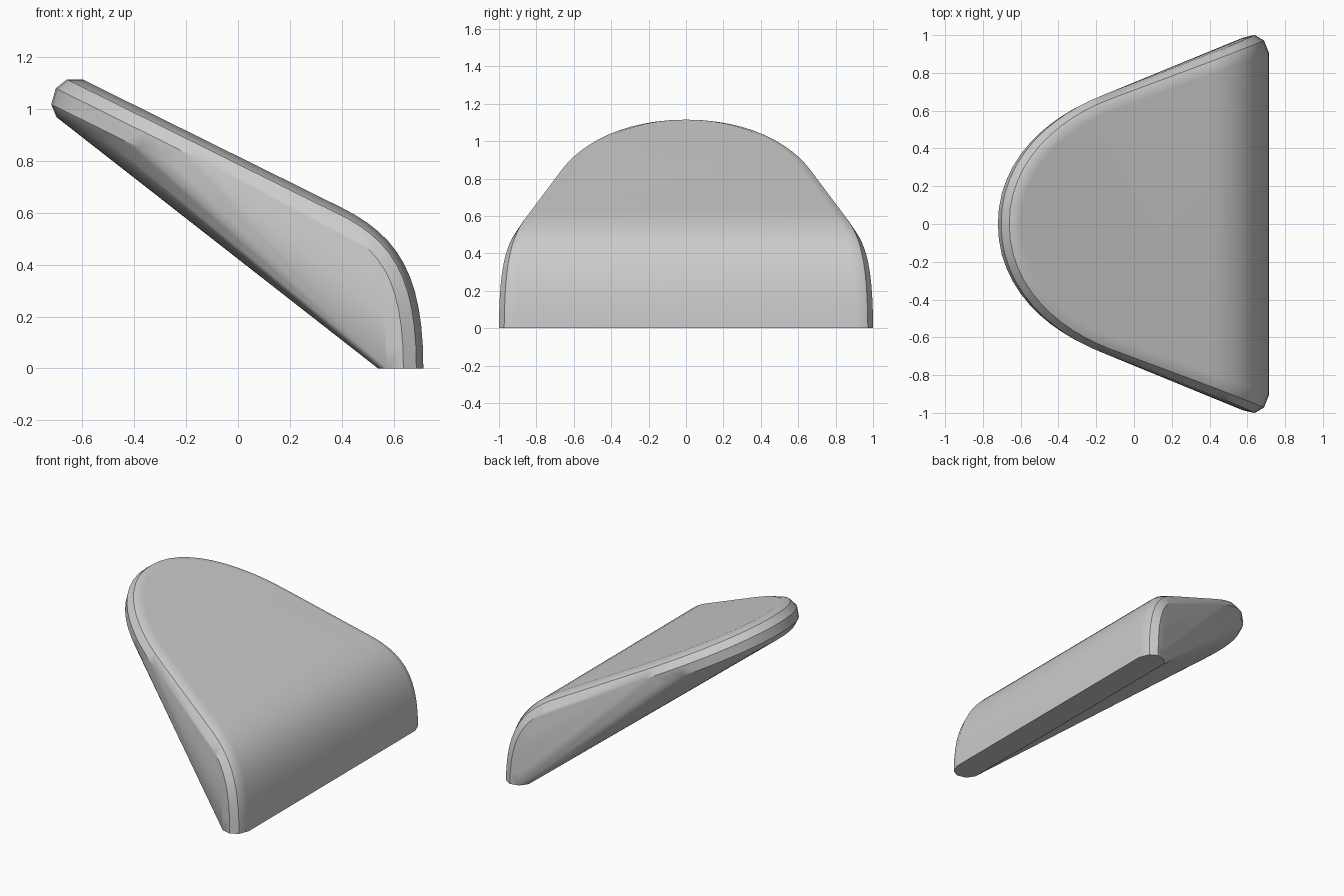
import bpy, bmesh, math
from mathutils import Vector

cube = bpy.data.objects.get("Cube")
if cube:
    bpy.data.objects.remove(cube, do_unlink=True)


def bezier(a, b, c, d, steps):
    """Points of a flat cubic curve."""
    pts = []
    for i in range(steps + 1):
        t = i / steps
        s = 1 - t
        w = (s**3, 3 * s * s * t, 3 * s * t * t, t**3)
        pts.append(tuple(sum(k * p[j] for k, p in zip(w, (a, b, c, d))) for j in (0, 1)))
    return pts


def slope_z(x):
    return 1.115 - 0.495 * (x + 0.6)


def side_y(x):
    return 0.64 + 0.37 * x


# Half of the upper rim: rounded tip, straight side, then the drop to the ground
tip = bezier((-0.6, 0), (-0.6, 0.3), (-0.36, 0.507), (-0.1, side_y(-0.1)), 12)
drop = bezier((0.4, slope_z(0.4)), (0.62, 0.511), (0.715, 0.36), (0.715, 0), 12)
path = [Vector((x, y, slope_z(x))) for x, y in tip]
path += [Vector((x, side_y(x), z)) for x, z in drop]

# Rounded edge section: distance outward and distance below the upper face
section = [(0, 0), (0.054, 0.027), (0.077, 0.077), (0.065, 0.14), (0.025, 0.175)]

bm = bmesh.new()
last = len(path) - 1
for i, p in enumerate(path):
    if i == 0:
        tangent, normal = Vector((0, 1, 0)), Vector((0.495, 0, 1)).normalized()
    elif i == last:
        tangent, normal = Vector((0, 0, -1)), Vector((1, 0, 0))
    else:
        tangent = (path[i + 1] - path[i - 1]).normalized()
        normal = Vector((-tangent.z, 0, tangent.x)).normalized()
    outward = normal.cross(tangent).normalized()
    widen = 1 + 0.25 * i / last
    for o, n in section:
        q = p + outward * o * widen - normal * n
        q.z = max(q.z, 0)
        for side in ((1, -1) if i else (1,)):
            bm.verts.new((q.x, q.y * side, q.z))

# Straight walls stretch between the rim and the narrow foot
hull = bmesh.ops.convex_hull(bm, input=bm.verts)
loose = [v for v in bm.verts if not v.link_faces]
bmesh.ops.delete(bm, geom=loose, context='VERTS')
bmesh.ops.dissolve_limit(bm, angle_limit=math.radians(0.5), verts=bm.verts, edges=bm.edges)
bmesh.ops.recalc_face_normals(bm, faces=bm.faces)

mesh = bpy.data.meshes.new("wedge_body")
bm.to_mesh(mesh)
bm.free()
body = bpy.data.objects.new("wedge_body", mesh)
bpy.context.collection.objects.link(body)

# Plain grey
grey = bpy.data.materials.new("plain_grey")
grey.use_nodes = True
colour = (0.6, 0.6, 0.6, 1)
grey.diffuse_color = colour
grey.node_tree.nodes["Principled BSDF"].inputs["Base Color"].default_value = colour
mesh.materials.append(grey)

# Smooth faces with crisp rim edges
bpy.ops.object.select_all(action='DESELECT')
body.select_set(True)
bpy.context.view_layer.objects.active = body
bpy.ops.object.shade_smooth_by_angle(angle=math.radians(28))
weighted = body.modifiers.new("even_shading", 'WEIGHTED_NORMAL')
weighted.keep_sharp = True
